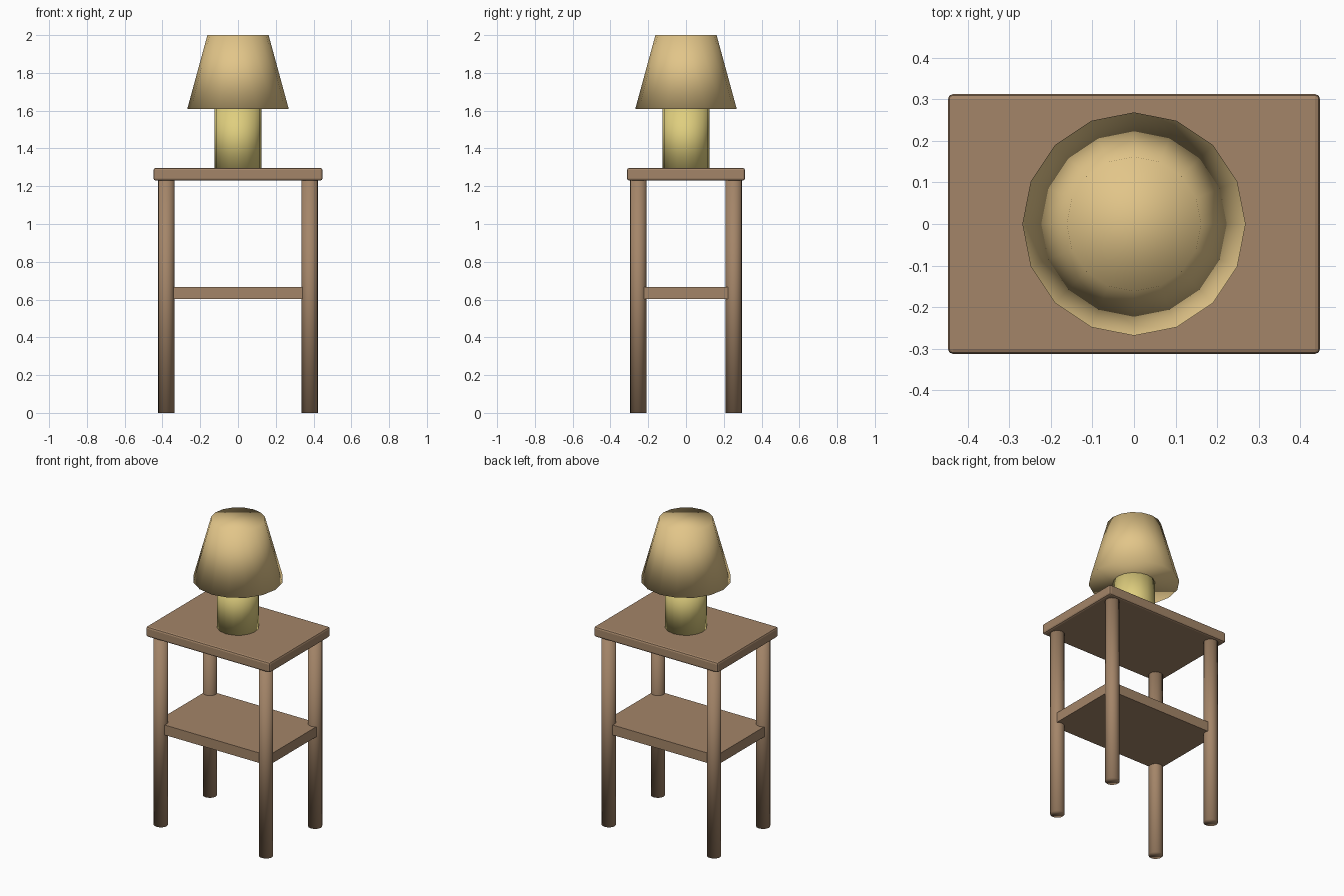
import bpy
from mathutils import Matrix

if "Cube" in bpy.data.objects:
    bpy.data.objects.remove(bpy.data.objects["Cube"])


def material(name, colour):
    m = bpy.data.materials.new(name)
    m.diffuse_color = (*colour, 1)
    m.use_nodes = True
    m.node_tree.nodes["Principled BSDF"].inputs["Base Color"].default_value = m.diffuse_color
    return m


WOOD = material("brown wood", (0.37, 0.235, 0.14))
FABRIC = material("cream fabric", (0.76, 0.56, 0.25))
CERAMIC = material("yellow ceramic", (0.74, 0.62, 0.21))


def round_part(name, r_low, r_high, z_low, z_high, mat, x=0, y=0, sides=16):
    """Capped cone or cylinder, smooth all over, caps included."""
    bpy.ops.mesh.primitive_cone_add(
        vertices=sides, radius1=r_low, radius2=r_high, depth=z_high - z_low,
        location=(x, y, (z_low + z_high) / 2))
    ob = bpy.context.object
    ob.name = name
    ob.data.materials.append(mat)
    bpy.ops.object.shade_smooth()
    return ob


def board(name, half_x, half_y, z_low, z_high, bevel=0):
    """Flat wooden board, optionally with rounded edges."""
    bpy.ops.mesh.primitive_cube_add(size=2, location=(0, 0, (z_low + z_high) / 2))
    ob = bpy.context.object
    ob.name = name
    ob.data.transform(Matrix.Diagonal((half_x, half_y, (z_high - z_low) / 2, 1)))
    ob.data.materials.append(WOOD)
    if bevel:
        mod = ob.modifiers.new("rounded edges", 'BEVEL')
        mod.width = bevel
        mod.segments = 2
    return ob


# Table: top, shelf whose corners sink into the legs, four legs
board("tabletop", 0.448, 0.313, 1.23, 1.297, bevel=0.012)
board("shelf", 0.41, 0.272, 0.602, 0.667)
for sx, side in ((-1, "left"), (1, "right")):
    for sy, end in ((-1, "front"), (1, "back")):
        round_part(f"{end}_{side}_leg", 0.043, 0.043, 0, 1.232, WOOD,
                   sx * 0.38, sy * 0.253)

# Lamp: cylindrical base and tapered closed shade
round_part("lamp_base", 0.125, 0.125, 1.296, 1.612, CERAMIC)
round_part("lamp_shade", 0.269, 0.162, 1.608, 2.0, FABRIC)
